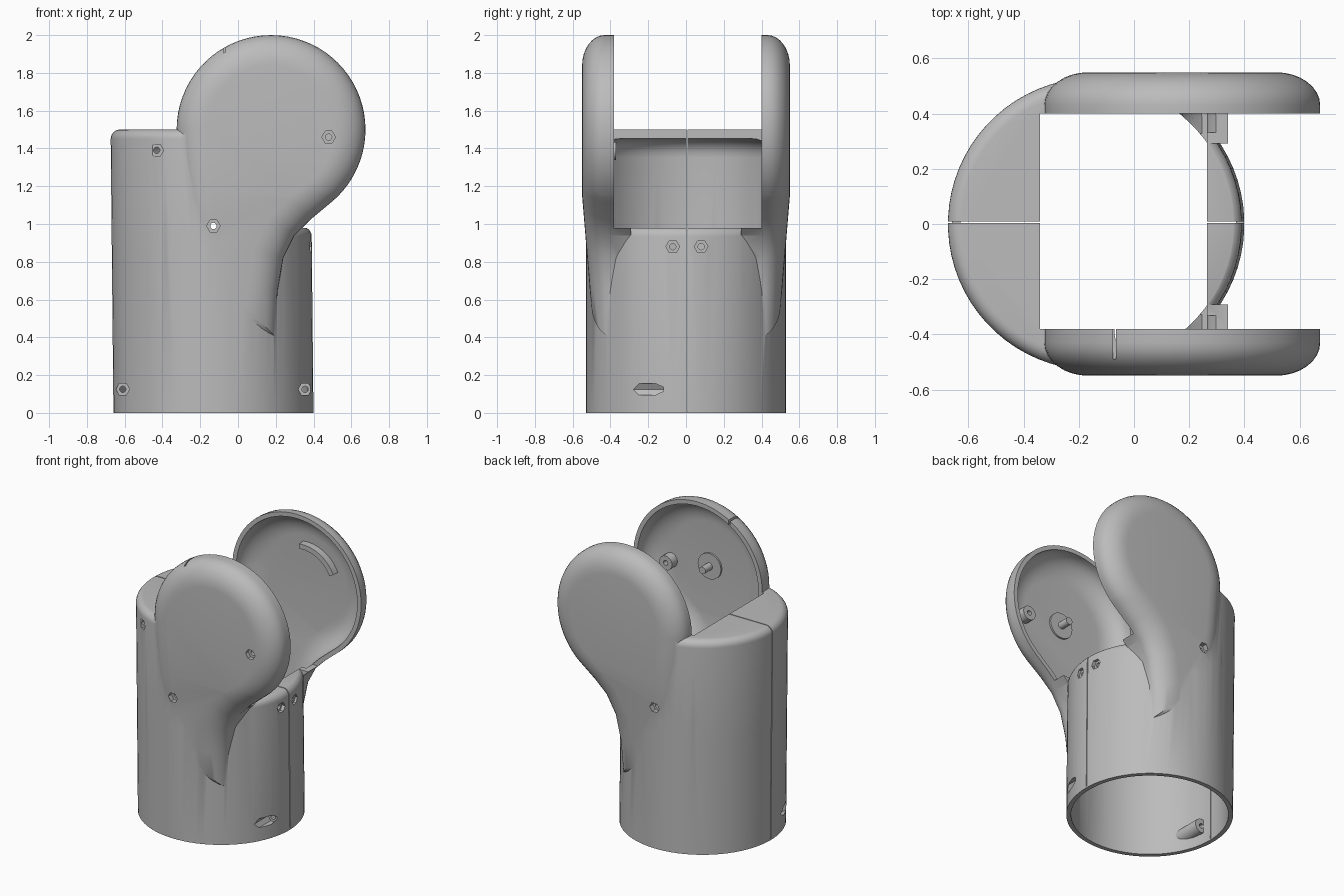
import bpy, bmesh
from math import sin, cos, pi, radians
from mathutils import Vector

cube = bpy.data.objects.get("Cube")
if cube:
    bpy.data.objects.remove(cube, do_unlink=True)

grey = bpy.data.materials.new("plain grey")
grey.use_nodes = True
grey.diffuse_color = (0.5, 0.5, 0.5, 1)
grey.node_tree.nodes["Principled BSDF"].inputs["Base Color"].default_value = (0.5, 0.5, 0.5, 1)

WALL = 0.03
PIVOT = Vector((0.175, 1.5))


def loft(name, rings, tilt=None):
    """Closed solid through a list of equal-length point rings."""
    bm = bmesh.new()
    rows = [[bm.verts.new(p) for p in ring] for ring in rings]
    n = len(rows[0])
    for a, b in zip(rows, rows[1:]):
        for i in range(n):
            j = (i + 1) % n
            bm.faces.new((a[i], a[j], b[j], b[i]))
    bm.faces.new(rows[0])
    bm.faces.new(rows[-1])
    if tilt:
        bmesh.ops.bisect_plane(bm, geom=bm.verts[:] + bm.edges[:] + bm.faces[:],
                               plane_co=(0, 0, tilt[0]), plane_no=(0, 0, 1))
        for v in bm.verts:
            v.co.y *= 1 - tilt[1] * max(0, tilt[0] - v.co.z)
    bmesh.ops.recalc_face_normals(bm, faces=bm.faces)
    mesh = bpy.data.meshes.new(name)
    bm.to_mesh(mesh)
    bm.free()
    mesh.materials.append(grey)
    obj = bpy.data.objects.new(name, mesh)
    bpy.context.collection.objects.link(obj)
    return obj


def boolean(target, operation, tools):
    """Apply each tool to the target, then discard it."""
    bpy.context.view_layer.objects.active = target
    for tool in tools:
        mod = target.modifiers.new("cut", 'BOOLEAN')
        mod.operation = operation
        mod.solver = 'EXACT'
        mod.object = tool
        bpy.ops.object.modifier_apply(modifier=mod.name)
        bpy.data.objects.remove(tool, do_unlink=True)
    return target


def tube(name, bottom, top, r, fillet, x_max):
    """Slightly leaning round column with a rounded top rim."""
    levels = [(bottom, r)]
    for k in range(7):
        a = k * pi / 12
        levels.append((top - fillet * (1 - sin(a)), r - fillet * (1 - cos(a))))
    return loft(name, [[(min(x_max, -0.13 - 0.01 * z + q * cos(t)), q * sin(t), z)
                        for t in (2 * pi * (i + 0.5) / 72 for i in range(72))]
                       for z, q in levels])


def lobe_outline():
    arc = [PIVOT + 0.5 * Vector((cos(radians(a)), sin(radians(a)))) for a in range(-50, 181, 5)]
    rest = [(-0.315, 1.35), (-0.29, 1.0), (-0.22, 0.4), (0.2, 0.4),
            (0.21, 0.65), (0.24, 0.82), (0.30, 0.94), (0.38, 1.02)]
    return arc + [Vector(p) for p in rest]


def inset(points, d):
    result = []
    for i, p in enumerate(points):
        a = (p - points[i - 1]).normalized()
        b = (points[(i + 1) % len(points)] - p).normalized()
        normal = Vector((-a.y - b.y, a.x + b.x)).normalized()
        result.append(p + normal * d / max(0.5, normal.dot(Vector((-a.y, a.x)))))
    return result


def lobe(name, side, offset, start):
    """Rounded cheek blending down into the tube."""
    steps = [(start, 0)]
    for k in range(9):
        a = k * pi / 16
        steps.append((0.43 - offset + 0.12 * sin(a), 0.16 * (1 - cos(a))))
    outline = lobe_outline()
    return loft(name, [[(p.x, side * y, p.y) for p in inset(outline, offset + d)]
                       for y, d in steps], tilt=(1.15, 0.15))


def box(name, x0, x1, y0, y1, z0, z1):
    return loft(name, [[(x0, y0, z), (x1, y0, z), (x1, y1, z), (x0, y1, z)] for z in (z0, z1)])


def rod(name, axis, start, end, u, z, r, sides):
    """Prism along x or y; u is the other horizontal coordinate."""
    rings = []
    for s in (start, end):
        ring = [(u + r * cos(2 * pi * i / sides), z + r * sin(2 * pi * i / sides)) for i in range(sides)]
        rings.append([(s, p, q) if axis == 'x' else (p, s, q) for p, q in ring])
    return loft(name, rings)


def body(name, offset):
    """Column, raised rear block and both cheeks as one solid."""
    inner = offset > 0
    solid = tube(name, -0.1 if inner else 0, 0.985 - offset, 0.53 - offset, 0.05, 9)
    block = tube("block", 0.8, 1.5 - offset * 1.6, 0.53 - offset, 0.1 if inner else 0.05, 0.05)
    cheeks = [lobe("cheek", s, offset, 0.34 if inner else 0.30) for s in (-1, 1)]
    return boolean(solid, 'UNION', [block] + cheeks)


# Screw positions: axis, outer start, pocket floor, boss end, cross position, height
screws = [
    ('y', -0.65, -0.43, -0.37, -0.43, 1.39),
    ('y', -0.65, -0.52, -0.46, 0.48, 1.46),
    ('y', -0.65, -0.50, -0.45, -0.13, 0.99),
    ('y', 0.65, 0.50, 0.45, -0.13, 0.99),
    ('y', -0.65, -0.12, -0.06, -0.61, 0.125),
    ('y', -0.65, -0.12, -0.06, 0.355, 0.125),
    ('x', 0.5, 0.365, 0.32, -0.07, 0.88),
    ('x', 0.5, 0.365, 0.32, 0.08, 0.88),
]

# Hollow housing with screw bosses left standing inside
housing = body("housing", 0)
cavity = body("cavity", WALL)
boolean(cavity, 'DIFFERENCE', [rod("boss", ax, s, e, u, z, 0.05, 16) for ax, s, f, e, u, z in screws])
boolean(housing, 'DIFFERENCE', [cavity])

# Slot between the cheeks, and the opening down into the tube
boolean(housing, 'DIFFERENCE', [box("slot", -0.34, 1, -0.38, 0.40, 0.98, 2.2),
                                box("opening", -0.34, 0.265, -0.38, 0.40, 0.9, 1.2)])

# Hexagonal screw pockets with pilot holes
for ax, s, f, e, u, z in screws:
    boolean(housing, 'DIFFERENCE', [rod("pocket", ax, s, f, u, z, 0.036, 6),
                                    rod("pilot", ax, s, e + (0.02 if e < 0 else -0.02), u, z, 0.017, 12)])

# Split line between the two halves and a small notch on the front cheek
boolean(housing, 'DIFFERENCE', [box("split_rear", -0.8, -0.3, 0.003, 0.009, 0.01, 1.6),
                                box("split_front", 0.2, 0.5, 0.003, 0.009, 0.01, 1.1),
                                box("notch", -0.077, -0.065, -0.49, -0.3, 1.9, 2.0)])

# Pivot peg and its pad inside the front cheek
parts = [housing,
         rod("pivot_pad", 'y', -0.53, -0.508, PIVOT.x, PIVOT.y, 0.09, 24),
         rod("pivot_peg", 'y', -0.53, -0.43, PIVOT.x, PIVOT.y, 0.025, 16)]

# Curved stop rib inside the back cheek
rib = []
for k in range(13):
    a = radians(25 + 6 * k)
    rib.append([(PIVOT.x + r * cos(a), y, PIVOT.y + r * sin(a))
                for r, y in ((0.225, 0.53), (0.26, 0.53), (0.26, 0.47), (0.225, 0.47))])
parts.append(loft("stop_rib", rib))

for obj in parts:
    bpy.ops.object.select_all(action='DESELECT')
    obj.select_set(True)
    bpy.context.view_layer.objects.active = obj
    bpy.ops.object.shade_smooth_by_angle(angle=radians(30))
